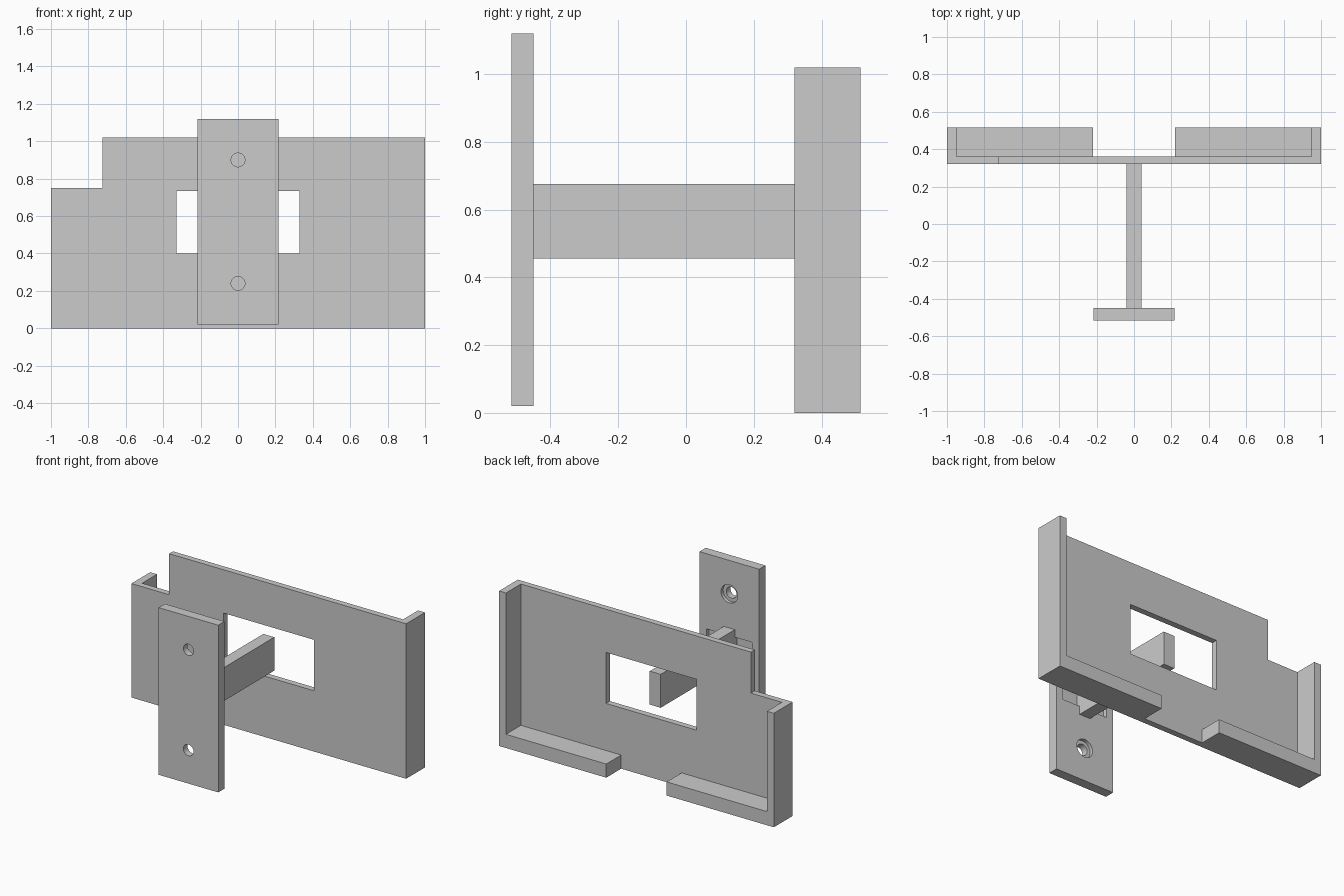
import bpy
from math import pi

if "Cube" in bpy.data.objects:
    bpy.data.objects.remove(bpy.data.objects["Cube"])


def box(name, x, y, z, helper=False):
    """Box from (min, max) pairs."""
    lo, hi = zip(x, y, z)
    bpy.ops.mesh.primitive_cube_add(size=1, location=[(a + b) / 2 for a, b in zip(lo, hi)])
    ob = bpy.context.object
    ob.name = name
    ob.scale = [b - a for a, b in zip(lo, hi)]
    bpy.ops.object.transform_apply(location=True, scale=True)
    ob.hide_render = helper
    return ob


def bore(name, radius, y, z):
    """Helper cylinder running along y."""
    bpy.ops.mesh.primitive_cylinder_add(vertices=32, radius=radius, depth=y[1] - y[0],
                                        location=(0, (y[0] + y[1]) / 2, z),
                                        rotation=(pi / 2, 0, 0))
    ob = bpy.context.object
    ob.name = name
    ob.hide_render = True
    return ob


def combine(target, others, operation='DIFFERENCE'):
    """Apply booleans one after another, then drop the helpers."""
    for other in others:
        mod = target.modifiers.new("bool", 'BOOLEAN')
        mod.operation = operation
        mod.solver = 'EXACT'
        mod.object = other
        bpy.context.view_layer.objects.active = target
        bpy.ops.object.modifier_apply(modifier=mod.name)
        bpy.data.objects.remove(other, do_unlink=True)


# Tray: block hollowed into a back panel, two side walls and a split ledge
tray = box("tray", (-1, 1), (0.32, 0.515), (0, 1.02))
combine(tray, [
    box("pocket_cutter", (-0.95, 0.95), (0.36, 0.7), (0.09, 1.3), True),
    box("ledge_gap_cutter", (-0.22, 0.22), (0.36, 0.7), (-0.2, 0.3), True),
    box("corner_notch_cutter", (-1.2, -0.725), (0.1, 0.7), (0.75, 1.3), True),
    box("window_cutter", (-0.33, 0.33), (0.1, 0.7), (0.40, 0.735), True),
])

# Mounting plate: slot recess and counterbored screw holes on the rear
plate = box("mounting_plate", (-0.217, 0.217), (-0.515, -0.45), (0.02, 1.12))
cutters = [box("recess_cutter", (-0.165, 0.165), (-0.475, -0.3), (0.51, 0.625), True)]
for z in (0.24, 0.90):
    cutters.append(bore("screw_hole_cutter", 0.037, (-0.7, -0.3), z))
    cutters.append(bore("counterbore_cutter", 0.06, (-0.472, -0.3), z))
combine(plate, cutters)

# Arm reaching back to the tray window
arm = box("arm", (-0.04, 0.04), (-0.495, 0.32), (0.455, 0.675))
combine(plate, [arm], 'UNION')
plate.name = "mounting_plate_with_arm"
